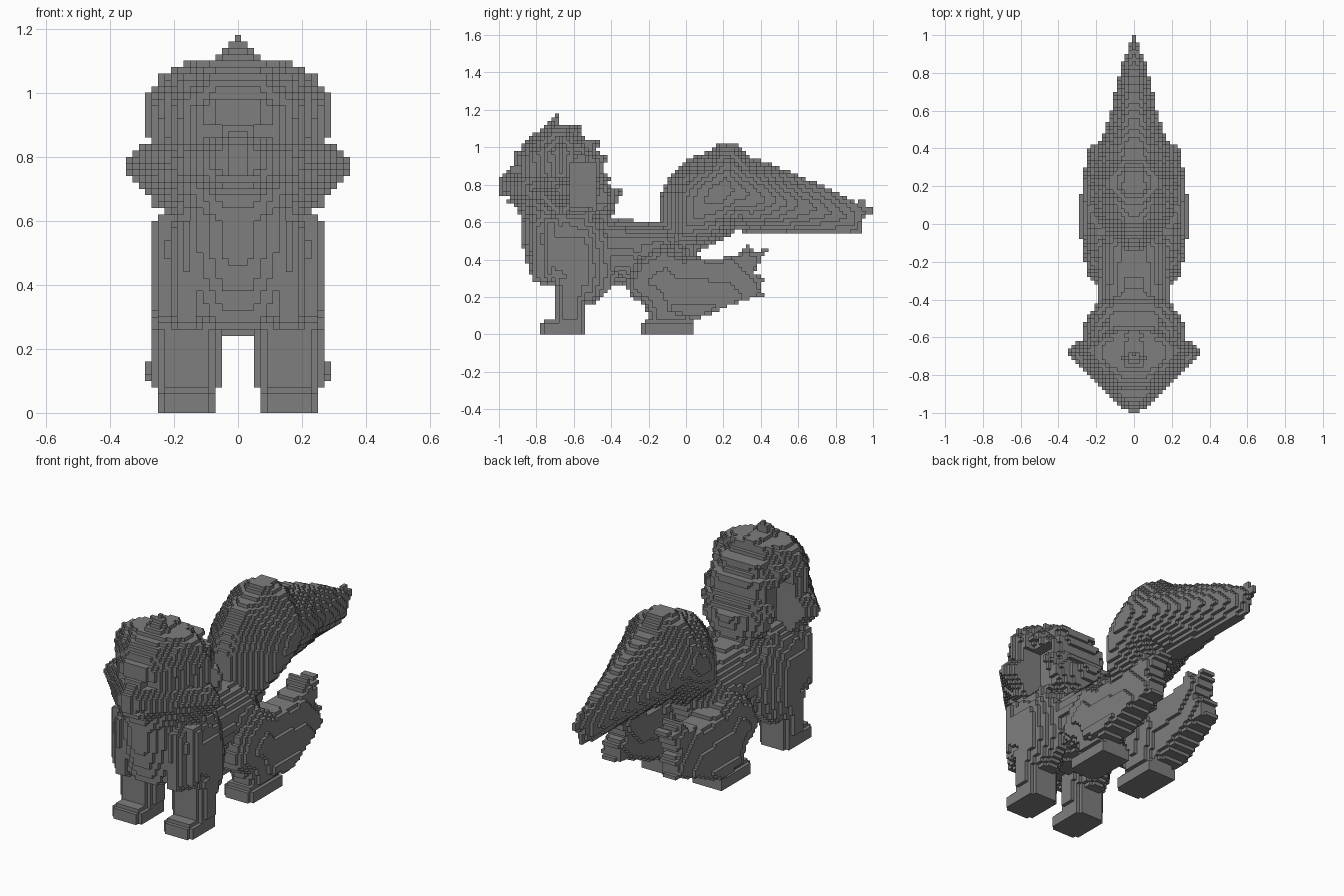
import bpy
import bmesh
import math
import random

random.seed(4)
default = bpy.data.objects.get("Cube")
if default:
    bpy.data.objects.remove(default, do_unlink=True)

CELL = 2.0  # block edge, in hundredths of a unit
COLS, DEPTH, HEIGHT = 17, 100, 59

stone = bpy.data.materials.new("stone_grey")
stone.use_nodes = True
grey = (0.21, 0.21, 0.21, 1)
stone.diffuse_color = grey
stone.node_tree.nodes["Principled BSDF"].inputs["Base Color"].default_value = grey


def ramp(points, t):
    """Linear interpolation through (position, value) pairs."""
    if t <= points[0][0]:
        return points[0][1]
    for (a, va), (b, vb) in zip(points, points[1:]):
        if t <= b:
            return va + (vb - va) * (t - a) / (b - a)
    return points[-1][1]


def depth_inside(poly, y, z):
    """Distance to the outline for a point inside it, otherwise None."""
    inside, nearest = False, math.inf
    for (ay, az), (by, bz) in zip(poly, poly[1:] + poly[:1]):
        if (az > z) != (bz > z) and y < (by - ay) * (z - az) / (bz - az) + ay:
            inside = not inside
        dy, dz = by - ay, bz - az
        t = ((y - ay) * dy + (z - az) * dz) / (dy * dy + dz * dz)
        t = max(0, min(1, t))
        nearest = min(nearest, math.hypot(y - ay - t * dy, z - az - t * dz))
    return nearest if inside else None


def inflate(poly, width, rounding, centre=0, lean=0, ridge=0.5):
    """Blocks filling a side outline, swollen sideways to width(y, z)."""
    cells = set()
    for j in range(DEPTH):
        y = CELL * (j + 0.5) - DEPTH
        for k in range(HEIGHT):
            z = CELL * (k + 0.5)
            d = depth_inside(poly, y, z)
            if d is None:
                continue
            t = min(1, (d + CELL / 2) / rounding)
            half = width(y, z) * (1 - (1 - t) ** 2) ** ridge
            for i in range(-COLS, COLS + 1):
                if abs(CELL * i - centre + lean * z) <= half:
                    cells.add((i, j, k))
    return cells


def mirrored(cells):
    return {(-i, j, k) for i, j, k in cells}


# Head and mane: side outline, width from above, width from the front
head_side = [(-100, 76), (-100, 84), (-96, 86), (-92, 90), (-92, 97), (-88, 99),
             (-86, 104), (-80, 108), (-77, 110), (-73, 114), (-70, 118), (-68, 118),
             (-68, 112), (-57, 112), (-56, 108), (-52, 104), (-45, 104), (-48, 98),
             (-42, 96), (-44, 88), (-40, 84), (-42, 80), (-34, 77), (-37, 70),
             (-38, 64), (-42, 62), (-60, 58), (-88, 60), (-90, 68), (-95, 70)]
head_plan = [(-100, 5), (-90, 14), (-80, 23), (-67, 35), (-62, 30), (-50, 27),
             (-42, 26), (-35, 12)]
head_front = [(60, 24), (68, 27), (72, 31), (77, 35), (82, 32), (85, 27), (95, 28),
              (98, 29), (100, 26), (104, 24), (108, 22), (110, 18), (111, 9),
              (115, 4), (118, 2)]
tufts = {}


def head_width(y, z):
    half = ramp(head_plan, y) * ramp(head_front, z) / 34
    if y > -62:  # ragged locks at the back
        half -= tufts.setdefault((y // 6, z // 6), random.choice((0, 2, 4, 6)))
    return half


head = inflate(head_side, head_width, 9)


def hollow(cell):
    """Eye sockets, mouth line and the recess behind each cheek."""
    x, y, z = abs(cell[0]) * CELL, CELL * (cell[1] + 0.5) - DEPTH, CELL * (cell[2] + 0.5)
    eye = 6 <= x <= 10 and 86 < z < 90 and y < -88
    mouth = x < 8 and 72 < z < 74 and y < -92
    recess = x > 13 and -63 < y < -47 and 66 < z < 93
    return eye or mouth or recess


head = {c for c in head if not hollow(c)}

# Torso with the chest ruff
torso_side = [(-88, 66), (-88, 50), (-86, 42), (-82, 28), (-72, 27), (-55, 24),
              (-35, 27), (-28, 24), (0, 30), (8, 45), (-5, 57), (-14, 60),
              (-40, 62), (-50, 72), (-80, 72)]
torso_plan = [(-89, 10), (-84, 17), (-78, 21), (-65, 25), (-52, 23), (-42, 18),
              (-25, 18), (-10, 20), (10, 12)]
torso = inflate(torso_side, lambda y, z: ramp(torso_plan, y), 17, ridge=0.65)

# Tail plume
tail_side = [(-14, 55), (-14, 75), (-8, 85), (0, 93), (10, 97), (18, 102), (27, 102),
             (35, 95), (48, 90), (60, 85), (75, 79), (92, 70), (95, 73), (96, 68),
             (101, 67), (101, 65), (95, 62), (93, 54), (34, 54), (28, 56), (15, 48),
             (0, 43), (-8, 44)]
tail_plan = [(-14, 16), (0, 21), (20, 24), (40, 20), (50, 17), (60, 14), (80, 10),
             (92, 7), (100, 3)]
tail = inflate(tail_side, lambda y, z: ramp(tail_plan, y), 27, ridge=0.7)

# Legs, paws, chest locks and hock plumes, built on the left
shoulder_side = [(-84, 61), (-82, 28), (-72, 26), (-55, 16), (-48, 16), (-40, 24),
                 (-36, 32), (-42, 50), (-48, 61)]
shoulder_plan = [(-86, 2), (-80, 6), (-70, 11.5), (-54, 11.5), (-44, 6), (-36, 2)]
foreleg_side = [(-74, 34), (-70, 24), (-70, 4), (-55, 4), (-54, 16), (-50, 34)]
lock_side = [(-76, 62), (-76, 34), (-74, 28), (-71, 30), (-68, 44), (-68, 62)]
thigh_side = [(-32, 28), (-30, 20), (-22, 16), (-18, 4), (2, 4), (8, 30), (0, 42),
              (-12, 48), (-26, 40)]
plume_side = [(-10, 12), (5, 8), (12, 10), (25, 16), (37, 20), (42, 20), (40, 26),
              (44, 30), (36, 32), (40, 40), (45, 46), (36, 44), (33, 48), (28, 42),
              (12, 40), (0, 43), (-8, 30)]
plume_plan = [(5, 8.5), (25, 8), (45, 5)]


def paw_outline(front, back):
    """Outline running below the ground so the sole stays flat."""
    return [(front, -4), (front, 5), (front + 4, 8), (back, 8), (back, -4)]


limbs = {
    "front_paw": inflate(paw_outline(-78, -54), lambda y, z: 9, 4, 16),
    "hind_paw": inflate(paw_outline(-24, 5), lambda y, z: 9, 4, 16),
    "front_leg": inflate(foreleg_side, lambda y, z: 11, 8, 16),
    "shoulder": inflate(shoulder_side, lambda y, z: ramp(shoulder_plan, y), 19, 16),
    "chest_lock": inflate(lock_side, lambda y, z: 4, 3, 22),
    "hind_leg": inflate(thigh_side, lambda y, z: 10, 12, 16),
    "hock_plume": inflate(plume_side, lambda y, z: ramp(plume_plan, y), 4, 22, 0.15),
}

parts = {"head_and_mane": head, "torso": torso, "tail": tail}
for name, cells in limbs.items():
    parts["left_" + name] = cells
    parts["right_" + name] = mirrored(cells)

# Each block belongs to one part only
taken = set()
for name in parts:
    parts[name] = parts[name] - taken
    taken |= parts[name]


def build(name, cells):
    """Make an object from the exposed faces of its blocks."""
    bm = bmesh.new()
    verts = {}

    def corner(p):
        if p not in verts:
            x, y, z = p
            verts[p] = bm.verts.new(((x - 0.5) * CELL / 100,
                                     (y * CELL - DEPTH) / 100, z * CELL / 100))
        return verts[p]

    for cell in sorted(cells):
        for axis in range(3):
            u, v = (axis + 1) % 3, (axis + 2) % 3
            for side in (0, 1):
                beside = list(cell)
                beside[axis] += 2 * side - 1
                if tuple(beside) in taken:
                    continue
                ring = []
                for du, dv in ((0, 0), (1, 0), (1, 1), (0, 1)):
                    p = list(cell)
                    p[axis] += side
                    p[u] += du
                    p[v] += dv
                    ring.append(corner(tuple(p)))
                bm.faces.new(ring if side else ring[::-1])
    mesh = bpy.data.meshes.new(name)
    bm.to_mesh(mesh)
    bm.free()
    mesh.materials.append(stone)
    bpy.context.collection.objects.link(bpy.data.objects.new(name, mesh))


for name, cells in parts.items():
    build(name, cells)
